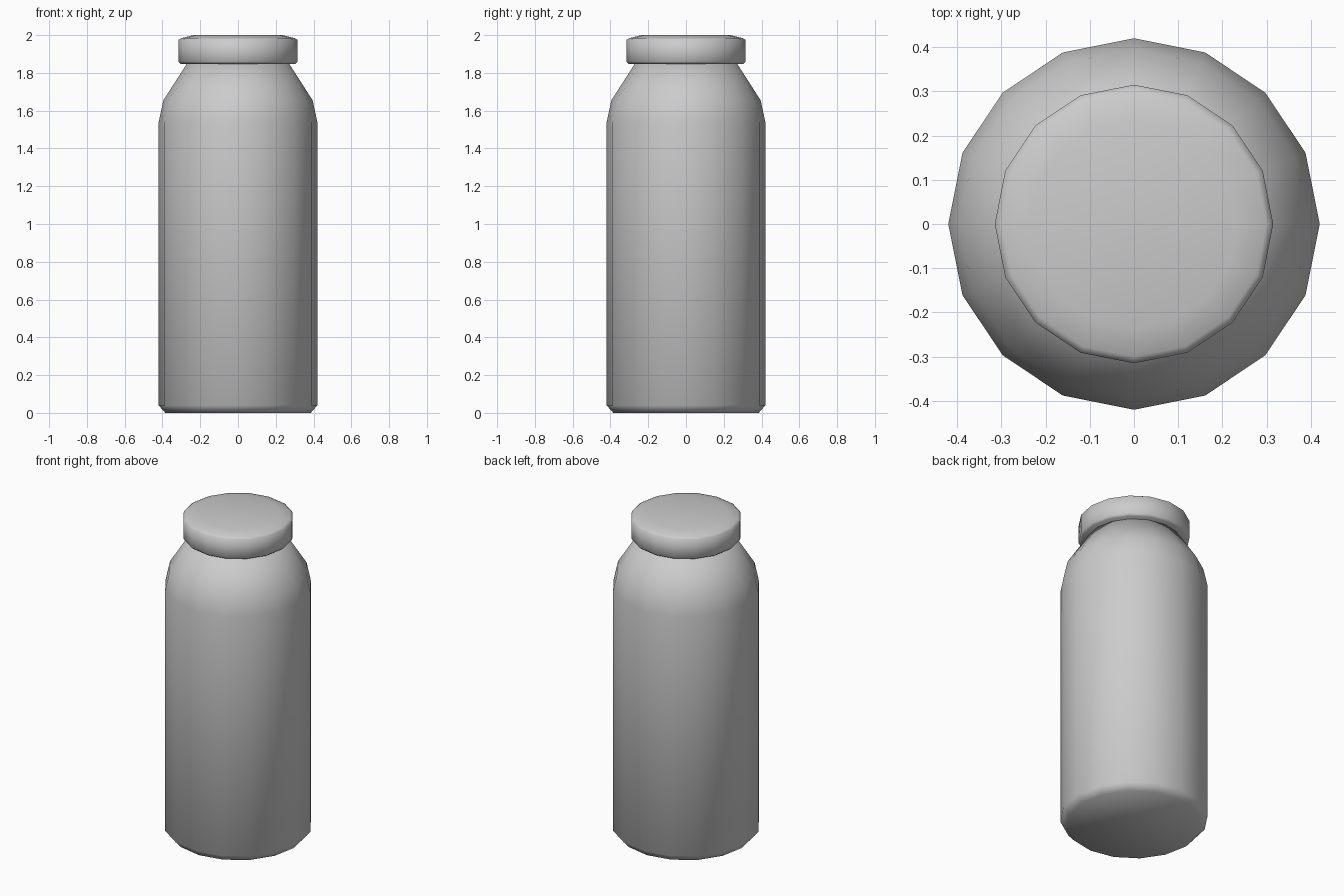
import bpy, bmesh
from math import cos, sin, tau

if "Cube" in bpy.data.objects:
    bpy.data.objects.remove(bpy.data.objects["Cube"])

SIDES = 16


def lathe(name, profile):
    """Closed solid of revolution from (radius, height) points, bottom to top."""
    bm = bmesh.new()
    rings = [[bm.verts.new((r * cos(tau * i / SIDES), r * sin(tau * i / SIDES), z))
              for i in range(SIDES)] for r, z in profile]
    for low, high in zip(rings, rings[1:]):
        for i in range(SIDES):
            j = (i + 1) % SIDES
            bm.faces.new((low[i], low[j], high[j], high[i]))
    bm.faces.new(rings[0][::-1])
    bm.faces.new(rings[-1])
    for face in bm.faces:
        face.smooth = True
    mesh = bpy.data.meshes.new(name)
    bm.to_mesh(mesh)
    bm.free()
    obj = bpy.data.objects.new(name, mesh)
    bpy.context.collection.objects.link(obj)
    return obj


# Bottle body with chamfered foot and sloping shoulder
lathe("bottle_body", [(0.385, 0.0), (0.42, 0.04), (0.42, 1.54),
                      (0.395, 1.655), (0.27, 1.85)])

# Lid with a slightly domed top edge
lathe("bottle_cap", [(0.303, 1.848), (0.315, 1.86), (0.315, 1.975),
                     (0.30, 1.984), (0.235, 2.0)])
